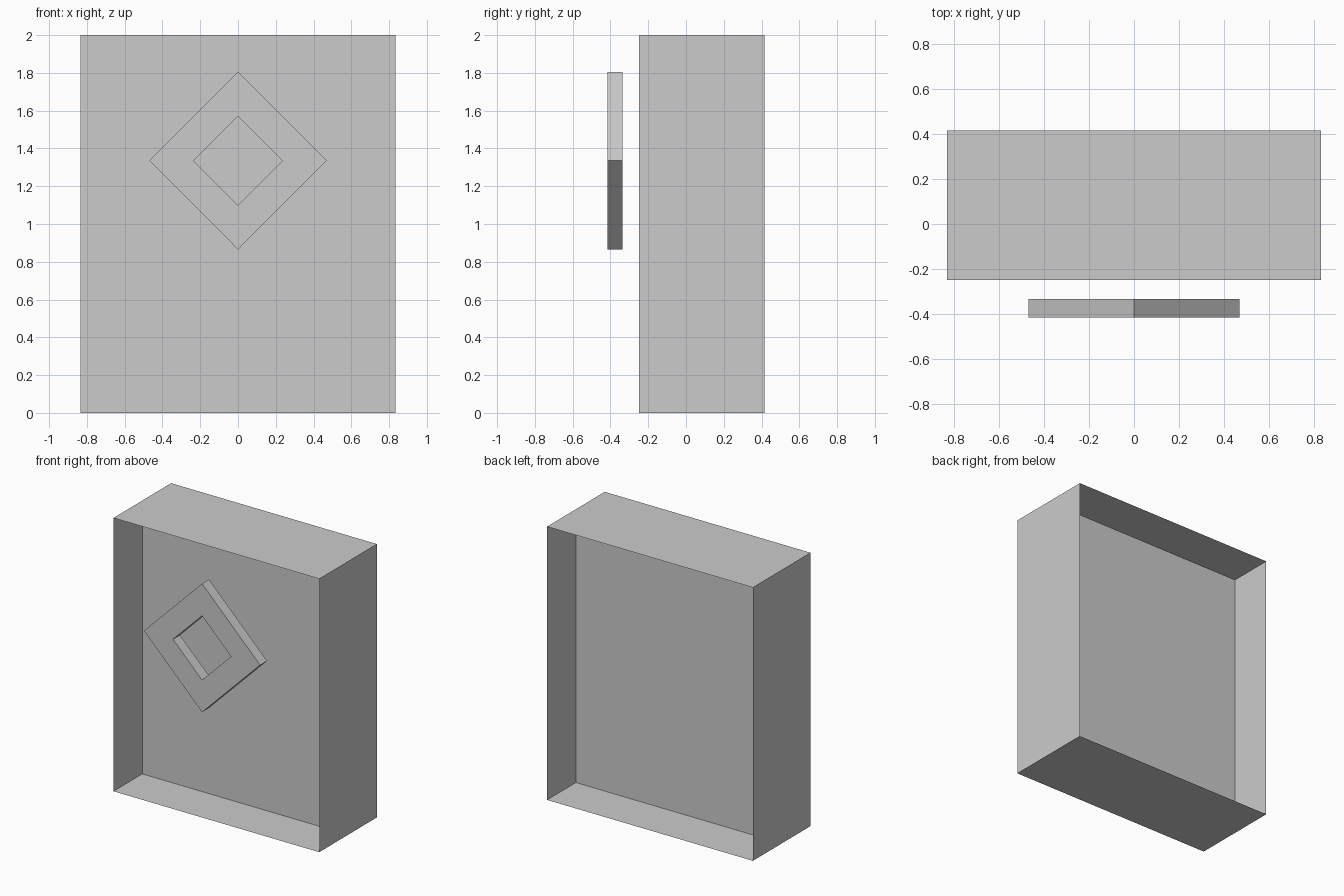
import bpy, bmesh
from math import sin, cos, pi
from mathutils import Vector

cube = bpy.data.objects.get("Cube")
if cube:
    bpy.data.objects.remove(cube, do_unlink=True)

grey = bpy.data.materials.new("light_grey")
grey.use_nodes = True
COLOUR = (0.6, 0.6, 0.6, 1)
grey.diffuse_color = COLOUR
grey.node_tree.nodes["Principled BSDF"].inputs["Base Color"].default_value = COLOUR


def finish(name, bm):
    mesh = bpy.data.meshes.new(name)
    bm.to_mesh(mesh)
    bm.free()
    mesh.materials.append(grey)
    obj = bpy.data.objects.new(name, mesh)
    bpy.context.collection.objects.link(obj)
    return obj


def loop(bm, corners, y):
    return [bm.verts.new((x, y, z)) for x, z in corners]


def bridge(bm, a, b):
    n = len(a)
    for i in range(n):
        j = (i + 1) % n
        bm.faces.new((a[i], a[j], b[j], b[i]))


HALF_W, HEIGHT = 0.833, 2.0
FRONT, MIDDLE, BACK = -0.25, 0.083, 0.416
rectangle = [(-HALF_W, 0), (HALF_W, 0), (HALF_W, HEIGHT), (-HALF_W, HEIGHT)]

# Thin four-sided case, open at front and back
bm = bmesh.new()
bridge(bm, loop(bm, rectangle, FRONT), loop(bm, rectangle, BACK))
bmesh.ops.recalc_face_normals(bm, faces=bm.faces)
finish("case_walls", bm)

# Single sheet dividing the case halfway through its depth
bm = bmesh.new()
bm.faces.new(loop(bm, rectangle, MIDDLE))
finish("middle_panel", bm)


# Diamond frame floating in front, with a diamond hole through it
def diamond(radius):
    return [(radius * cos(i * pi / 2), 1.335 + radius * sin(i * pi / 2)) for i in range(4)]


bm = bmesh.new()
rings = [loop(bm, diamond(r), y) for r, y in
         ((0.47, -0.416), (0.47, -0.335), (0.235, -0.335), (0.235, -0.416))]
for i, ring in enumerate(rings):
    bridge(bm, ring, rings[(i + 1) % 4])
bmesh.ops.recalc_face_normals(bm, faces=bm.faces)
finish("diamond_frame", bm)
